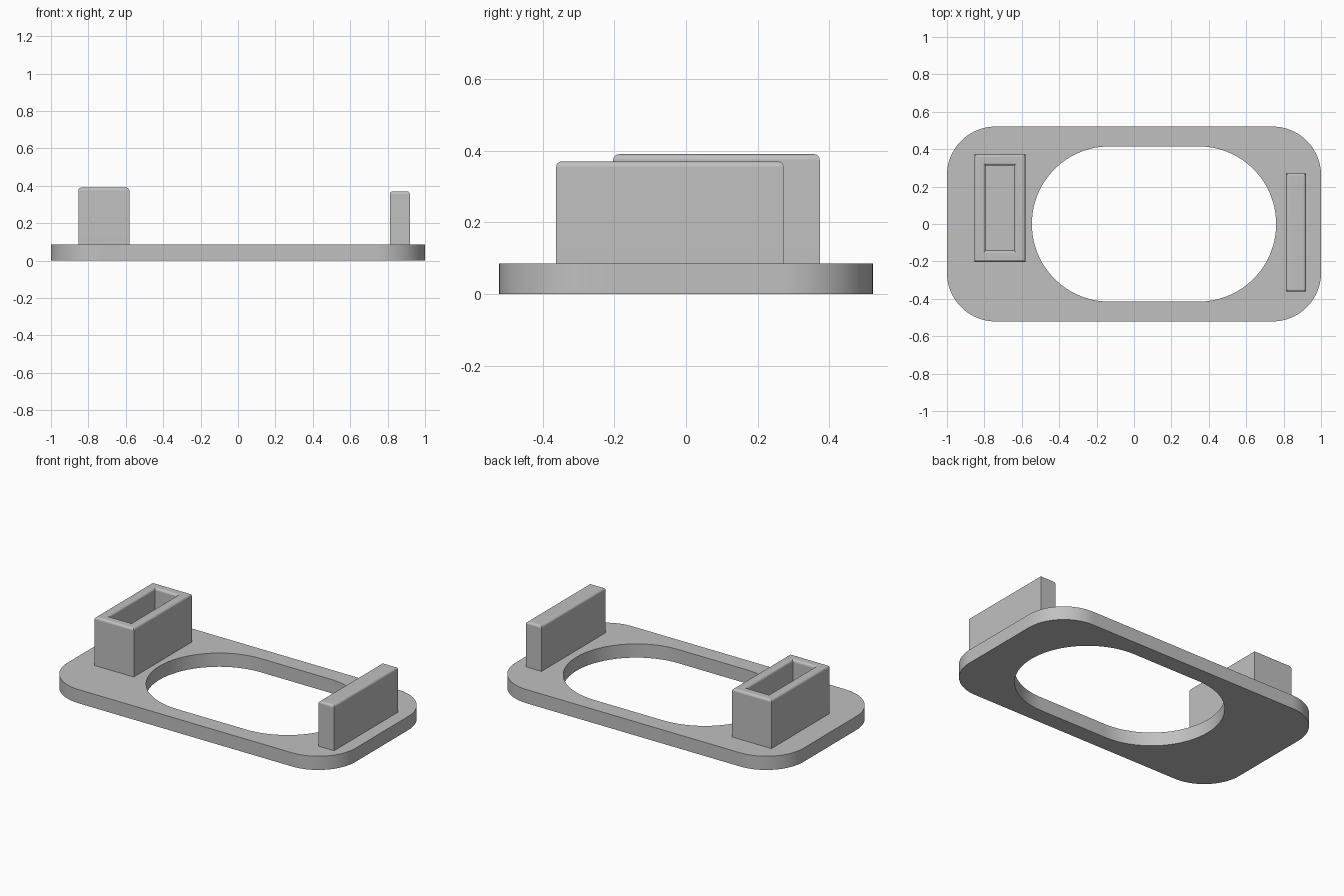
import bpy
import bmesh
from math import sin, cos, pi

cube = bpy.data.objects.get("Cube")
if cube:
    bpy.data.objects.remove(cube, do_unlink=True)

PLATE_TOP = 0.086
FILLET = 0.016

grey = bpy.data.materials.new("plain_grey")
grey.use_nodes = True
grey.diffuse_color = (0.53, 0.53, 0.53, 1)
grey.node_tree.nodes["Principled BSDF"].inputs["Base Color"].default_value = grey.diffuse_color


def rounded_loop(x0, x1, y0, y1, z, radius=0.0, steps=24):
    """Counter-clockwise rectangle with round corners, or sharp ones at radius 0."""
    corners = [(x1, y1, -1, -1), (x0, y1, 1, -1), (x0, y0, 1, 1), (x1, y0, -1, 1)]
    points = []
    for i, (x, y, sx, sy) in enumerate(corners):
        if radius == 0:
            points.append((x, y, z))
            continue
        for k in range(steps + 1):
            a = (i + k / steps) * pi / 2
            points.append((x + sx * radius + radius * cos(a),
                           y + sy * radius + radius * sin(a), z))
    return points


def loft(name, loops, closed=False):
    """Skin matching loops; cap the last one unless the loft runs back to the first."""
    bm = bmesh.new()
    rings = [[bm.verts.new(p) for p in loop] for loop in loops]
    pairs = list(zip(rings, rings[1:]))
    if closed:
        pairs.append((rings[-1], rings[0]))
    else:
        bm.faces.new(rings[-1])
        bm.faces.new(rings[0][::-1])
    for a, b in pairs:
        for i in range(len(a)):
            j = (i + 1) % len(a)
            bm.faces.new((a[i], a[j], b[j], b[i]))
    bmesh.ops.remove_doubles(bm, verts=bm.verts, dist=0.0001)
    bmesh.ops.recalc_face_normals(bm, faces=bm.faces)
    mesh = bpy.data.meshes.new(name)
    bm.to_mesh(mesh)
    bm.free()
    mesh.materials.append(grey)
    obj = bpy.data.objects.new(name, mesh)
    bpy.context.collection.objects.link(obj)
    bpy.ops.object.select_all(action="DESELECT")
    obj.select_set(True)
    bpy.context.view_layer.objects.active = obj
    bpy.ops.object.shade_smooth_by_angle(angle=pi / 6)
    weighted = obj.modifiers.new("clean_shading", "WEIGHTED_NORMAL")
    weighted.keep_sharp = True
    return obj


def fillet_profile(top, steps=6):
    """(inset, height) pairs of a wall that rounds over into its top."""
    arc = [k / steps * pi / 2 for k in range(steps + 1)]
    return [(FILLET * (1 - cos(a)), top - FILLET * (1 - sin(a))) for a in arc]


def block(name, x0, x1, y0, y1, profile):
    loft(name, [rounded_loop(x0 + d, x1 - d, y0 + d, y1 - d, z) for d, z in profile])


# Base plate with its long rounded opening
outer = dict(x0=-1, x1=1, y0=-0.521, y1=0.521, radius=0.26)
opening = dict(x0=-0.546, x1=0.76, y0=-0.415, y1=0.415, radius=0.415)
loft("base_plate", [rounded_loop(z=0, **outer), rounded_loop(z=PLATE_TOP, **outer),
                    rounded_loop(z=PLATE_TOP, **opening), rounded_loop(z=0, **opening)],
     closed=True)

# Solid tab on the left end
foot = PLATE_TOP - 0.01
block("tab", 0.812, 0.92, -0.362, 0.272, [(0, foot)] + fillet_profile(0.37))

# Hollow socket on the right end, with a rounded rim
WALL = 0.06
rim = fillet_profile(0.39)
inside = [(WALL - d, z) for d, z in reversed(rim)]
block("socket", -0.854, -0.581, -0.203, 0.373,
      [(0, foot)] + rim + inside + [(WALL, PLATE_TOP + 0.002)])
